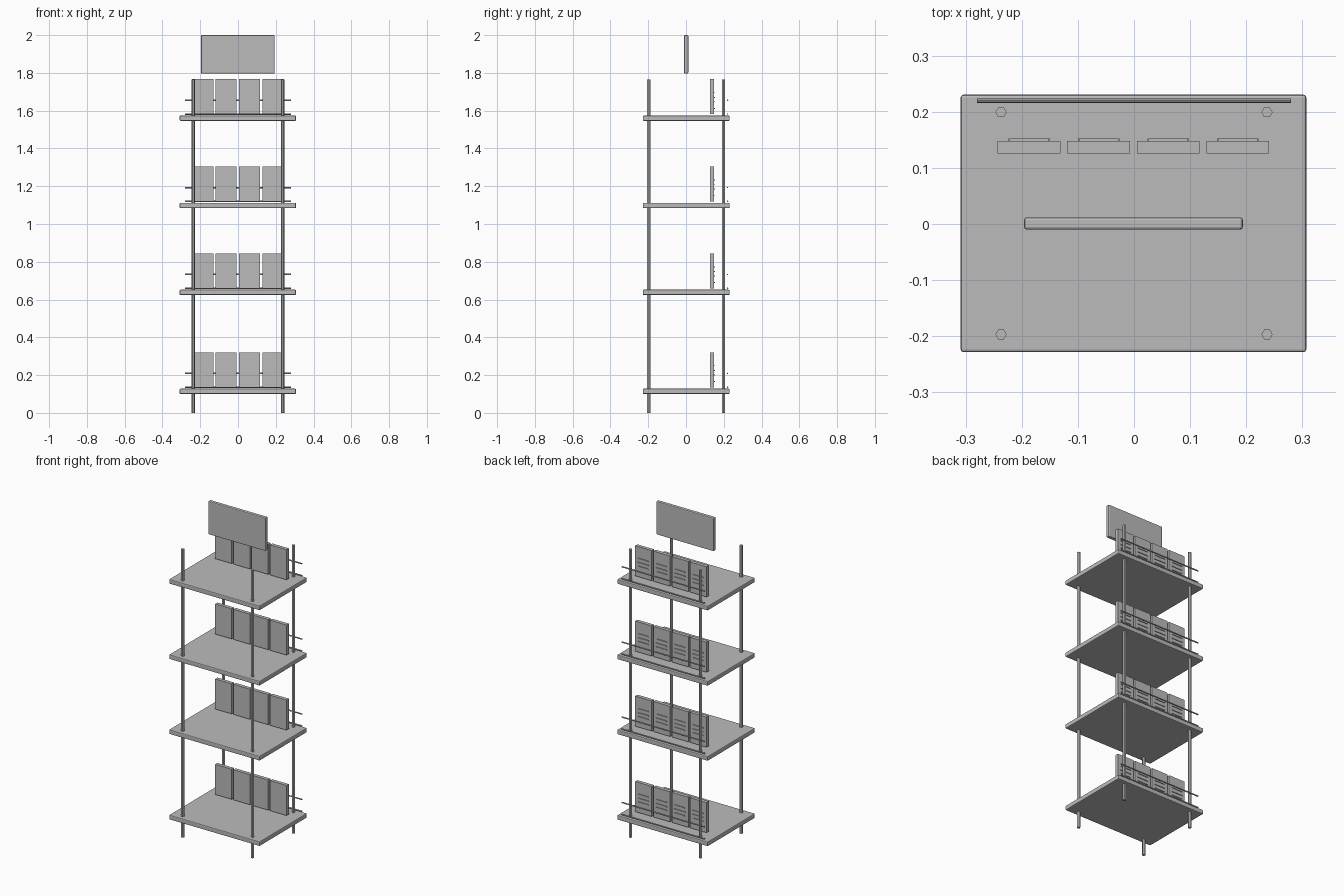
import bpy

old = bpy.data.objects.get("Cube")
if old:
    bpy.data.objects.remove(old, do_unlink=True)

grey = bpy.data.materials.new("plain grey")
grey.use_nodes = True
colour = (0.5, 0.5, 0.5, 1)
grey.diffuse_color = colour
grey.node_tree.nodes["Principled BSDF"].inputs["Base Color"].default_value = colour


def box(name, centre, size, bevel=0):
    bpy.ops.mesh.primitive_cube_add(size=1, location=centre)
    ob = bpy.context.object
    ob.name = name
    ob.scale = size
    bpy.ops.object.transform_apply(location=False, rotation=False, scale=True)
    ob.data.materials.append(grey)
    if bevel:
        mod = ob.modifiers.new("soft edges", "BEVEL")
        mod.width = bevel
        mod.segments = 2
    return ob


def rod(name, centre, radius, length, sides, rotation=(0, 0, 0)):
    bpy.ops.mesh.primitive_cylinder_add(
        vertices=sides, radius=radius, depth=length, location=centre, rotation=rotation)
    ob = bpy.context.object
    ob.name = name
    ob.data.materials.append(grey)
    return ob


# Four hexagonal posts, with a corner pointing along x
QUARTER = 1.5708
for side, x in (("left", 0.237), ("right", -0.237)):
    for end, y in (("front", -0.197), ("back", 0.199)):
        rod(f"{end}_{side}_post", (x, y, 0.883), 0.01, 1.766, 6, (0, 0, QUARTER))

# Shelves, each with two back rails and a row of four cards
for level, top in enumerate((0.128, 0.652, 1.112, 1.574), 1):
    box(f"shelf_{level}", (-0.001, 0.001, top - 0.014), (0.616, 0.459, 0.028), 0.005)
    for place, height in (("lower", 0.008), ("upper", 0.081)):
        rod(f"{place}_rail_{level}", (0, 0.22, top + height), 0.004, 0.56, 8, (0, QUARTER, 0))
    for i in range(4):
        x = -0.187 + i * 0.124
        box(f"card_{level}_{i + 1}", (x, 0.137, top + 0.1), (0.112, 0.022, 0.185))
        # Thin raised strips on the back of the card
        for drop, width in ((0.072, 0.07), (0.097, 0.074), (0.12, 0.07), (0.155, 0.04)):
            box(f"card_strip_{level}_{i + 1}", (x, 0.15, top + 0.193 - drop),
                (width, 0.005, 0.004))

# Header sign floating above the top shelf
box("header_sign", (-0.001, 0.001, 1.898), (0.39, 0.022, 0.204), 0.005)
